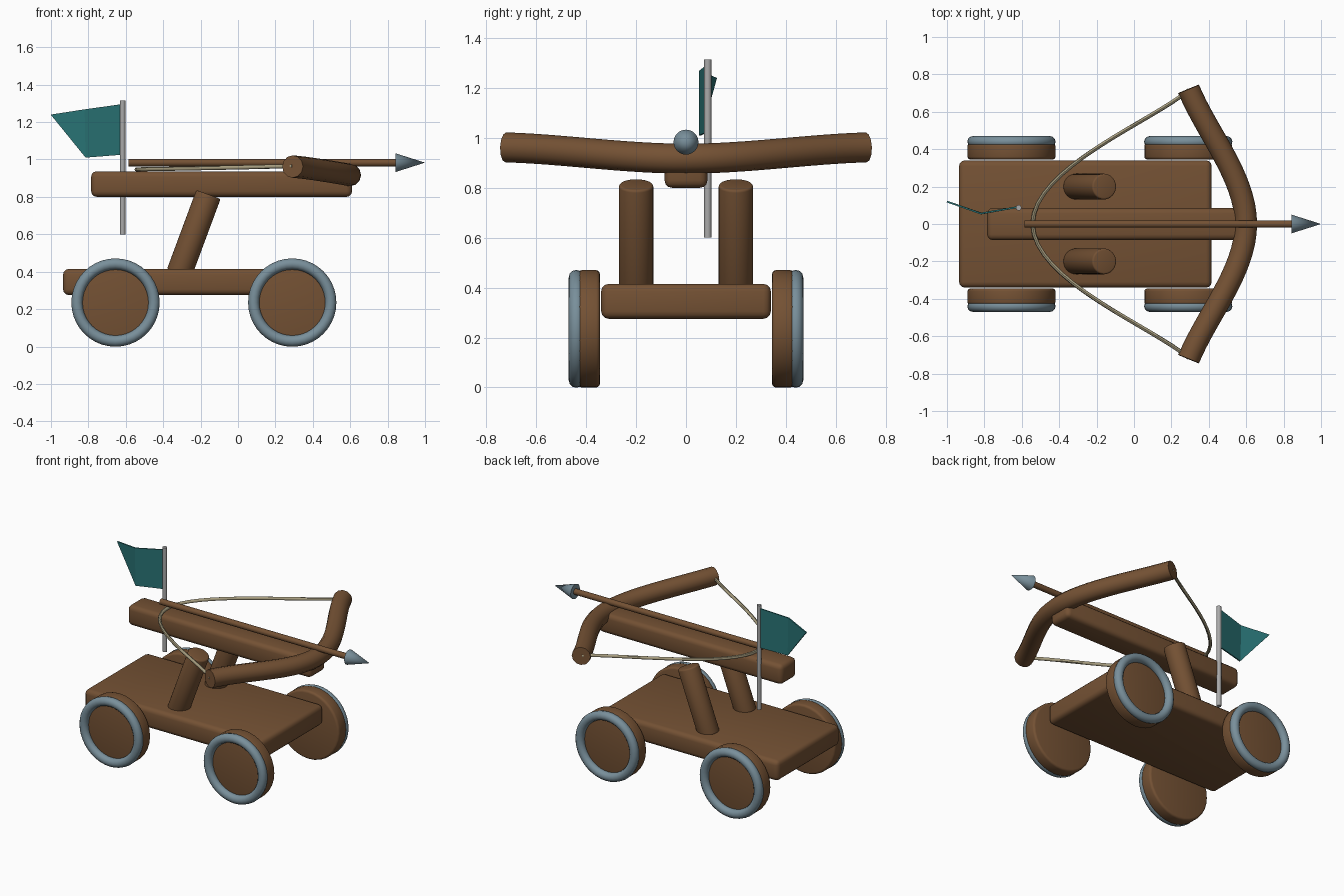
import bpy, bmesh, math
from mathutils import Vector

if "Cube" in bpy.data.objects:
    bpy.data.objects.remove(bpy.data.objects["Cube"])


def material(name, rgb):
    m = bpy.data.materials.new(name)
    m.diffuse_color = (*rgb, 1)
    m.use_nodes = True
    m.node_tree.nodes["Principled BSDF"].inputs["Base Color"].default_value = m.diffuse_color
    return m


WOOD = material("brown_wood", (0.175, 0.083, 0.034))
STEEL = material("blue_grey_metal", (0.19, 0.275, 0.325))
POLE = material("pale_grey", (0.40, 0.40, 0.40))
TEAL = material("teal_cloth", (0.022, 0.17, 0.175))
CORD = material("pale_cord", (0.40, 0.35, 0.22))


def finish(name, mat, bevel=0.0, angle=35):
    ob = bpy.context.object
    ob.name = name
    ob.data.materials.clear()
    ob.data.materials.append(mat)
    if bevel:
        b = ob.modifiers.new("bevel", 'BEVEL')
        b.width, b.segments = bevel, 3
        b.limit_method, b.angle_limit = 'ANGLE', math.radians(40)
        bpy.ops.object.modifier_apply(modifier="bevel")
    bpy.ops.object.shade_smooth_by_angle(angle=math.radians(angle))
    return ob


def box(name, lo, hi, mat, bevel):
    lo, hi = Vector(lo), Vector(hi)
    bpy.ops.mesh.primitive_cube_add(size=1, location=(lo + hi) / 2)
    bpy.context.object.scale = hi - lo
    bpy.ops.object.transform_apply(location=False, rotation=False, scale=True)
    return finish(name, mat, bevel)


def rod(name, a, b, r1, mat, r2=None, sides=32, bevel=0.0):
    a, b = Vector(a), Vector(b)
    d = b - a
    bpy.ops.mesh.primitive_cone_add(
        vertices=sides, radius1=r1, radius2=r1 if r2 is None else r2, depth=d.length,
        location=(a + b) / 2, rotation=d.to_track_quat('Z', 'Y').to_euler())
    return finish(name, mat, bevel)


def tube(name, tip, tip_handle, mid, reach, radius, mat, resolution):
    """Round tube, symmetric about y = 0, through tip, mid and mirrored tip."""
    cu = bpy.data.curves.new(name, 'CURVE')
    cu.dimensions = '3D'
    cu.bevel_depth, cu.bevel_resolution = radius, resolution
    cu.resolution_u, cu.use_fill_caps = 16, True
    sp = cu.splines.new('BEZIER')
    sp.bezier_points.add(2)
    t, h, m = Vector(tip), Vector(tip_handle), Vector(mid)
    flip = lambda v: Vector((v.x, -v.y, v.z))
    off = Vector((0, reach, 0))
    rows = [(flip(t), flip(t) * 2 - flip(h), flip(h)), (m, m - off, m + off), (t, h, t * 2 - h)]
    for p, (co, left, right) in zip(sp.bezier_points, rows):
        p.handle_left_type = p.handle_right_type = 'FREE'
        p.co, p.handle_left, p.handle_right = co, left, right
    ob = bpy.data.objects.new(name, cu)
    bpy.context.collection.objects.link(ob)
    bpy.ops.object.select_all(action='DESELECT')
    ob.select_set(True)
    bpy.context.view_layer.objects.active = ob
    bpy.ops.object.convert(target='MESH')
    return finish(name, mat, 0, 45)


# Wheeled base and the stock above it
box("base", (-0.935, -0.34, 0.275), (0.415, 0.34, 0.415), WOOD, 0.03)
box("stock", (-0.785, -0.086, 0.80), (0.61, 0.086, 0.937), WOOD, 0.03)

for s, side in ((-1, "near"), (1, "far")):
    # Leaning supports
    rod(f"support_{side}", (-0.315, s * 0.2, 0.39), (-0.158, s * 0.2, 0.813), 0.069, WOOD, bevel=0.01)
    # Wheels with a metal rim on the outer face
    for x, end in ((-0.655, "rear"), (0.29, "front")):
        rod(f"wheel_{end}_{side}", (x, s * 0.345, 0.235), (x, s * 0.432, 0.235), 0.235, WOOD, bevel=0.015)
        bpy.ops.mesh.primitive_torus_add(
            major_segments=40, minor_segments=12, major_radius=0.206, minor_radius=0.03,
            location=(x, s * 0.44, 0.235), rotation=(math.pi / 2, 0, 0))
        finish(f"rim_{end}_{side}", STEEL, 0, 60)

# Bow and its drawn string
tube("bow", (0.292, 0.722, 0.962), (0.39, 0.485, 0.955), (0.598, 0, 0.917), 0.25, 0.06, WOOD, 4)
tube("bowstring", (0.292, 0.715, 0.965), (0.10, 0.55, 0.958), (-0.542, 0, 0.947), 0.30, 0.011, CORD, 2)

# Bolt
rod("bolt_shaft", (-0.585, 0, 0.983), (0.86, 0, 0.983), 0.02, WOOD, sides=16)
rod("bolt_head", (0.842, 0, 0.983), (1.0, 0, 0.983), 0.05, STEEL, r2=0.0, sides=24)

# Flag pole and folded pennant
rod("flag_pole", (-0.617, 0.087, 0.60), (-0.617, 0.087, 1.315), 0.015, POLE, sides=16)
bm = bmesh.new()
a, b, c, d, e = [bm.verts.new(p) for p in (
    (-0.625, 0.09, 1.295), (-0.625, 0.09, 1.025), (-0.815, 0.056, 1.01),
    (-0.82, 0.056, 1.268), (-1.0, 0.12, 1.24))]
bm.faces.new((a, d, c, b))
bm.faces.new((d, e, c))
me = bpy.data.meshes.new("flag")
bm.to_mesh(me)
bm.free()
flag = bpy.data.objects.new("flag", me)
bpy.context.collection.objects.link(flag)
me.materials.append(TEAL)
sol = flag.modifiers.new("thickness", 'SOLIDIFY')
sol.thickness, sol.offset = 0.009, 0
